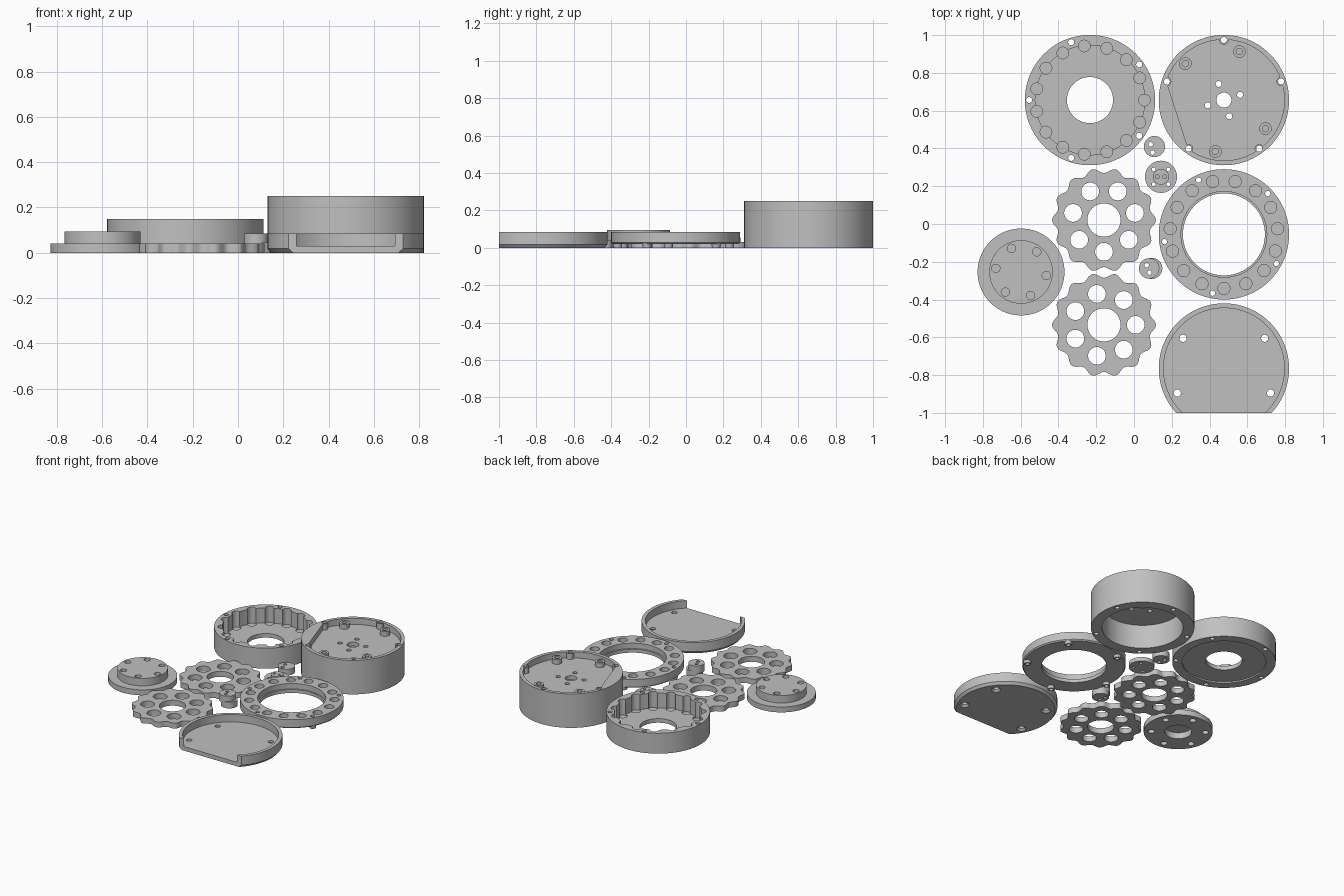
import bpy, bmesh
from math import sin, cos, pi, radians

if "Cube" in bpy.data.objects:
    bpy.data.objects.remove(bpy.data.objects["Cube"])

grey = bpy.data.materials.new("machined grey")
grey.use_nodes = True
grey.diffuse_color = (0.53, 0.53, 0.53, 1)
grey.node_tree.nodes["Principled BSDF"].inputs["Base Color"].default_value = grey.diffuse_color


def stack(bm, loops, closed=False):
    """Skin a series of equal point loops; cap the ends unless closed."""
    rows = [[bm.verts.new(p) for p in loop] for loop in loops]
    pairs = list(zip(rows, rows[1:]))
    if closed:
        pairs.append((rows[-1], rows[0]))
    n = len(rows[0])
    for a, b in pairs:
        for i in range(n):
            bm.faces.new((a[i], a[(i + 1) % n], b[(i + 1) % n], b[i]))
    if not closed:
        bm.faces.new(rows[0])
        bm.faces.new(rows[-1])


def lathe(profile, closed=False, at=(0, 0), seg=96):
    """Turned shape from (radius, height) points."""
    def build(bm):
        stack(bm, [[(at[0] + r * cos(2 * pi * i / seg), at[1] + r * sin(2 * pi * i / seg), z)
                    for i in range(seg)] for r, z in profile], closed)
    return build


def cyl(r, z0, z1, at=(0, 0), seg=32):
    return lathe([(r, z0), (r, z1)], at=at, seg=seg)


def prism(points, z0, z1):
    return lambda bm: stack(bm, [[(x, y, z) for x, y in points] for z in (z0, z1)])


def circle(count, radius, start=0):
    """Evenly spaced points on a circle, start in degrees."""
    return [(radius * cos(radians(start) + 2 * pi * i / count),
             radius * sin(radians(start) + 2 * pi * i / count)) for i in range(count)]


def make(name, builders):
    bm = bmesh.new()
    for build in builders:
        build(bm)
    bmesh.ops.recalc_face_normals(bm, faces=bm.faces)
    mesh = bpy.data.meshes.new(name)
    bm.to_mesh(mesh)
    bm.free()
    mesh.materials.append(grey)
    ob = bpy.data.objects.new(name, mesh)
    bpy.context.collection.objects.link(ob)
    return ob


def part(name, loc, body, *steps):
    """Body plus boolean steps, each ('DIFFERENCE' or 'UNION', builders)."""
    ob = make(name, [body])
    for operation, builders in steps:
        tool = make("cutter", builders)
        tool.hide_render = True
        mod = ob.modifiers.new("bool", 'BOOLEAN')
        mod.operation, mod.solver, mod.object = operation, 'EXACT', tool
        mod.use_self = True
        bpy.context.view_layer.objects.active = ob
        bpy.ops.object.modifier_apply(modifier=mod.name)
        bpy.data.objects.remove(tool)
    ob.location = (loc[0], loc[1], 0)
    bpy.ops.object.select_all(action='DESELECT')
    ob.select_set(True)
    bpy.context.view_layer.objects.active = ob
    bpy.ops.object.shade_smooth_by_angle(angle=radians(30))
    return ob


CUT, ADD = 'DIFFERENCE', 'UNION'
R = 0.345


def holes(points, r, z0=-0.1, z1=0.4):
    return [cyl(r, z0, z1, p, 24) for p in points]


# Pin ring housing: scalloped pocket, centre bore, recessed underside
part("pin_housing", (-0.233, 0.656),
     lathe([(0.122, 0.01), (0.28, 0.01), (0.28, 0), (R, 0), (R, 0.15),
            (0.29, 0.15), (0.29, 0.04), (0.122, 0.04)], closed=True),
     (CUT, holes(circle(15, 0.288), 0.031, 0.032)),
     (CUT, holes(circle(5, 0.322, 36), 0.016)))

# Motor housing: deep cavity below, D-shaped recess with bosses above
arc = [(0.32 * cos(radians(a)), 0.32 * sin(radians(a))) for a in range(-126, 163, 4)]
screws = circle(5, 0.318, 18)
bosses = [(-0.204, 0.193), (0.082, 0.257), (0.22, -0.151), (-0.045, -0.272)]
part("motor_housing", (0.476, 0.656),
     lathe([(R, 0.25), (R, 0), (0.27, 0), (0.27, 0.175)]),
     (CUT, [prism(arc, 0.205, 0.3)]),
     (ADD, [cyl(0.024, 0.19, 0.249, p) for p in screws] +
           [cyl(0.033, 0.19, 0.24, p) for p in bosses]),
     (CUT, holes(screws, 0.016) + holes(bosses, 0.017, 0.21) +
           holes(circle(4, 0.09, 18), 0.016) + [cyl(0.04, 0.1, 0.35)]))

# Bearing ring standing on five screw feet
feet = circle(5, 0.317, 43)
part("bearing_ring", (0.476, -0.055),
     lathe([(0.217, 0.02), (R - 0.008, 0.02), (R, 0.028), (R, 0.085),
            (0.227, 0.085), (0.227, 0.045), (0.217, 0.045)], closed=True),
     (ADD, [lathe([(0.022, 0), (0.027, 0.03)], at=p, seg=32) for p in feet]),
     (CUT, holes(feet, 0.014) + holes(circle(15, 0.286, -90), 0.032, 0.045)))

# End cover: chamfered cup cut flat at the front
mounts = [(-0.216, 0.16), (0.216, 0.16), (-0.247, -0.13), (0.247, -0.13)]
flat = [(-0.5, -0.5), (0.5, -0.5), (0.5, -0.235), (-0.5, -0.235)]
part("end_cover", (0.476, -0.765),
     lathe([(R - 0.015, 0), (R, 0.018), (R, 0.085), (0.32, 0.085), (0.32, 0.03)]),
     (CUT, [prism(flat, -0.1, 0.2)]),
     (CUT, [lathe([(0.036, -0.004), (0.019, 0.014), (0.019, 0.1)], at=p, seg=24)
            for p in mounts]))

# Two lobed discs with seven roller holes each
lobes = []
for i in range(168):
    a = 2 * pi * i / 168
    r = 0.262 + 0.013 * cos(14 * a)
    lobes.append((r * cos(a), r * sin(a)))
for name, y, turn in (("upper_lobed_disc", 0.021, -90), ("lower_lobed_disc", -0.534, 0)):
    part(name, (-0.159, y), prism(lobes, 0, 0.04),
         (CUT, [cyl(0.088, -0.1, 0.2, seg=48)] +
               [cyl(0.047, -0.1, 0.2, p) for p in circle(7, 0.168, turn)]))

# Output flange: stepped disc, blind pin holes above, screw holes and bore below
part("output_flange", (-0.598, -0.254),
     lathe([(0.23, 0), (0.23, 0.04), (0.168, 0.04), (0.168, 0.095)]),
     (CUT, holes(circle(6, 0.135, -8), 0.022, 0.06) +
           holes(circle(6, 0.18, 22), 0.022, -0.1, 0.025) +
           [cyl(0.09, -0.1, 0.045, seg=48)]))

# Small spacer with two through holes
part("spacer", (0.108, 0.41), cyl(0.056, 0, 0.045, seg=48),
     (CUT, holes([(-0.02, 0.012), (-0.01, -0.032)], 0.012)))

# Shaft hub: flange with four screw holes and a raised centre
part("shaft_hub", (0.143, 0.25),
     lathe([(0.085, 0), (0.085, 0.03), (0.042, 0.03), (0.042, 0.055)], seg=48),
     (CUT, holes(circle(4, 0.055, 45), 0.01) +
           holes([(-0.02, 0), (0.02, 0)], 0.01, 0.03)))

# Eccentric shaft: two offset cylinders
part("eccentric_shaft", (0.087, -0.235), cyl(0.056, 0, 0.045, (0.007, 0), 48),
     (ADD, [cyl(0.054, 0.03, 0.085, (-0.007, 0), 48)]),
     (CUT, holes([(-0.02, 0.016), (-0.005, -0.022)], 0.012)))
